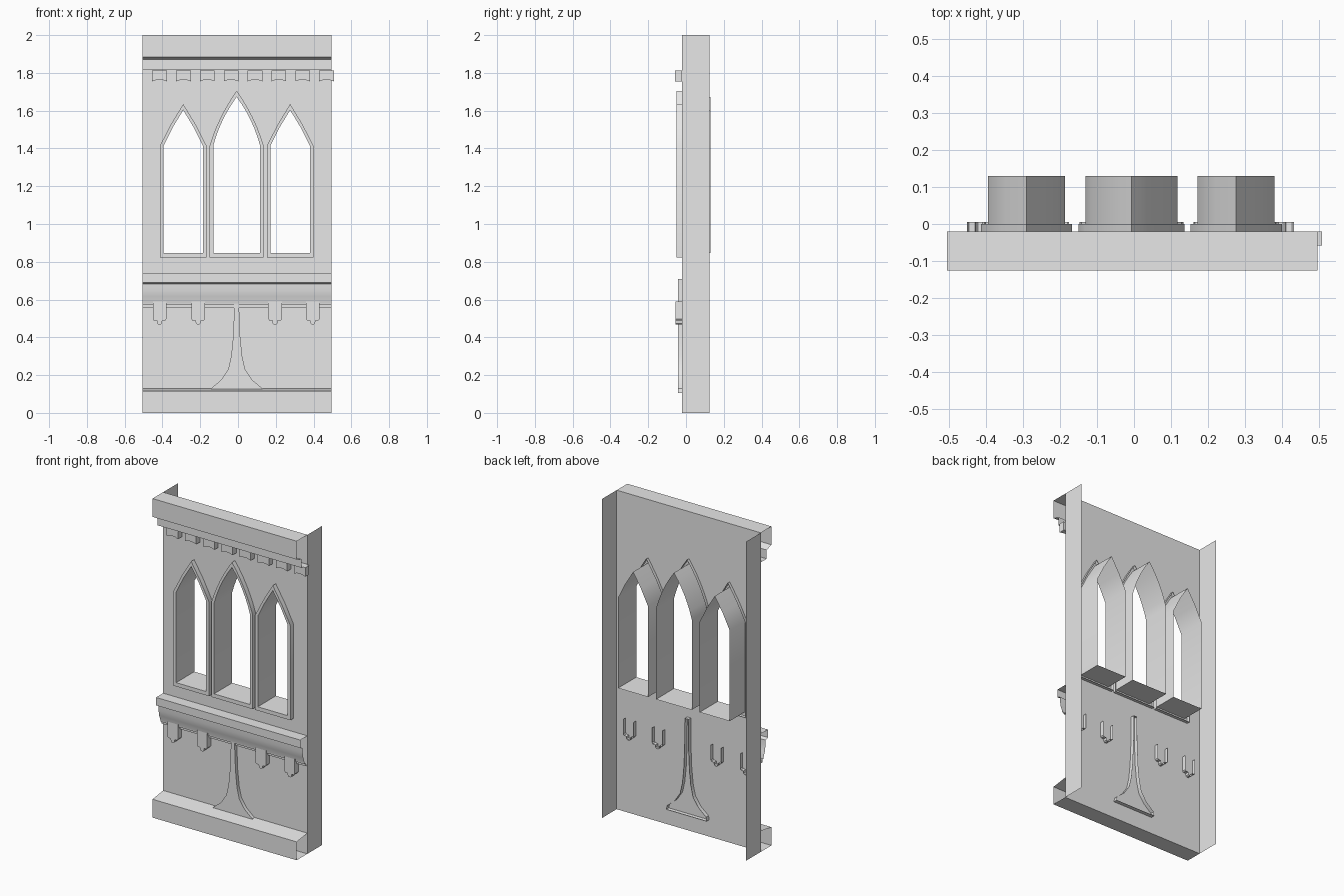
import bpy, bmesh, math
from mathutils import Vector

cube = bpy.data.objects.get("Cube")
if cube:
    bpy.data.objects.remove(cube)

stone = bpy.data.materials.new("grey_stone")
stone.use_nodes = True
grey = (0.8, 0.8, 0.8, 1)
stone.diffuse_color = grey
stone.node_tree.nodes["Principled BSDF"].inputs["Base Color"].default_value = grey

LEFT, RIGHT = -0.505, 0.495      # side limits of the panel
WALL, BACK = -0.02, 0.125        # wall plane and rear edge of the side returns
MID = (LEFT + RIGHT) / 2


def finish(name, bm):
    mesh = bpy.data.meshes.new(name)
    bm.to_mesh(mesh)
    bm.free()
    mesh.materials.append(stone)
    ob = bpy.data.objects.new(name, mesh)
    bpy.context.collection.objects.link(ob)
    bpy.ops.object.select_all(action='DESELECT')
    ob.select_set(True)
    bpy.context.view_layer.objects.active = ob
    bpy.ops.object.shade_smooth_by_angle(angle=math.radians(28))
    return ob


def sweep(bm, points, offset, closed=False):
    """Sheet swept from a line of points along an offset."""
    a = [bm.verts.new(p) for p in points]
    b = [bm.verts.new(Vector(p) + Vector(offset)) for p in points]
    n = len(a)
    for i in range(n if closed else n - 1):
        j = (i + 1) % n
        bm.faces.new((a[i], a[j], b[j], b[i]))
    return a, b


def moulding(name, profile):
    """Open-ended moulding: (y, z) profile swept across the panel."""
    bm = bmesh.new()
    sweep(bm, [(LEFT, y, z) for y, z in profile], (RIGHT - LEFT, 0, 0))
    finish(name, bm)


def prism(name, outline, front, back, caps=(True, True), open_top=False):
    """(x, z) outline given counter-clockwise, swept in depth."""
    bm = bmesh.new()
    a, b = sweep(bm, [(x, front, z) for x, z in outline], (0, back - front, 0), not open_top)
    if caps[0]:
        bm.faces.new(a)
    if caps[1]:
        bm.faces.new(b[::-1])
    bmesh.ops.recalc_face_normals(bm, faces=bm.faces)
    finish(name, bm)


def pierced(name, loops, front, back=None):
    """Flat sheet with holes, with an outer rim if a back depth is given."""
    bm = bmesh.new()
    for loop in loops:
        vs = [bm.verts.new((x, front, z)) for x, z in loop]
        for i, v in enumerate(vs):
            bm.edges.new((v, vs[i - 1]))
    bmesh.ops.triangle_fill(bm, use_beauty=True, edges=bm.edges[:], normal=(0, -1, 0))
    if back is not None:
        sweep(bm, [(x, front, z) for x, z in loops[0]], (0, back - front, 0), True)
        bmesh.ops.remove_doubles(bm, verts=bm.verts[:], dist=0.0001)
    finish(name, bm)


def arch(cx, half, bottom, spring, top, bulge, steps):
    """Pointed window outline."""
    side = []
    for i in range(steps):
        t = i / steps
        bow = bulge * 4 * t * (1 - t)
        side.append((half * (1 - t) + bow, spring + (top - spring) * t + bow * 0.5))
    right = [(cx + half, bottom)] + [(cx + x, z) for x, z in side]
    left = [(cx - x, z) for x, z in reversed(side)] + [(cx - half, bottom)]
    return right + [(cx, top)] + left


# Lancet windows: raised frame and deep reveal
holes = []
for label, cx, half, top, bulge, steps in (("right", -0.29, 0.123, 1.635, 0.004, 2),
                                           ("middle", -0.007, 0.143, 1.705, 0.012, 6),
                                           ("left", 0.276, 0.123, 1.635, 0.004, 2)):
    outer = arch(cx, half, 0.823, 1.415, top, bulge, steps)
    inner = arch(cx, half - 0.019, 0.847, 1.415, top - 0.032, bulge, steps)
    holes.append(inner)
    pierced(label + "_window_frame", [outer, inner], -0.05, 0.0)
    prism(label + "_window_reveal", inner, -0.05, 0.13, (False, False))

# Wall sheet and side returns
pierced("wall", [[(LEFT, 0), (RIGHT, 0), (RIGHT, 2), (LEFT, 2)]] + holes, WALL)
for label, x in (("right", LEFT), ("left", RIGHT)):
    bm = bmesh.new()
    sweep(bm, [(x, WALL, 0), (x, WALL, 2)], (0, BACK - WALL, 0))
    finish(label + "_side_return", bm)

# Horizontal mouldings
moulding("cornice", [(WALL, 2), (-0.125, 2), (-0.125, 1.885), (-0.078, 1.87),
                     (-0.078, 1.815), (WALL, 1.815)])
moulding("sill_ledge", [(WALL, 0.74), (-0.09, 0.74), (-0.09, 0.69), (-0.068, 0.682),
                        (-0.066, 0.65), (-0.06, 0.615), (-0.047, 0.582), (-0.047, 0.572),
                        (-0.035, 0.57), (-0.035, 0.555), (WALL, 0.555)])
moulding("plinth", [(WALL, 0.13), (-0.125, 0.115), (-0.125, 0), (WALL, 0)])

# Dentils with hollowed undersides
for i in range(8):
    x = -0.415 + i * 0.1262
    under = [(x + 0.039 * s, 1.764 - 0.009 * s * s) for s in (-1, -0.5, 0, 0.5, 1)]
    prism(f"dentil_{i + 1}", under + [(x + 0.039, 1.812), (x - 0.039, 1.812)], -0.058, WALL)

# Stepped brackets under the sill, hollow at the rear
for i, x in enumerate((-0.415, -0.211, 0.196, 0.396)):
    half = [(0.036, 0.59), (0.036, 0.497), (0.031, 0.49), (0.014, 0.488), (0.012, 0.474), (0.006, 0.468)]
    outline = [(x - w, z) for w, z in half] + [(x + w, z) for w, z in reversed(half)]
    prism(f"bracket_{i + 1}", outline, -0.055, 0.005, (True, False), open_top=True)

# Flared central rib, hollow at the rear
half = [(0.012, 0.71), (0.013, 0.55), (0.019, 0.4), (0.029, 0.3), (0.045, 0.23),
        (0.082, 0.175), (0.135, 0.13), (0.14, 0.105)]
outline = [(-0.007 - w, z) for w, z in half] + [(-0.007 + w, z) for w, z in reversed(half)]
prism("flared_rib", outline, -0.042, 0.005, (True, False))
